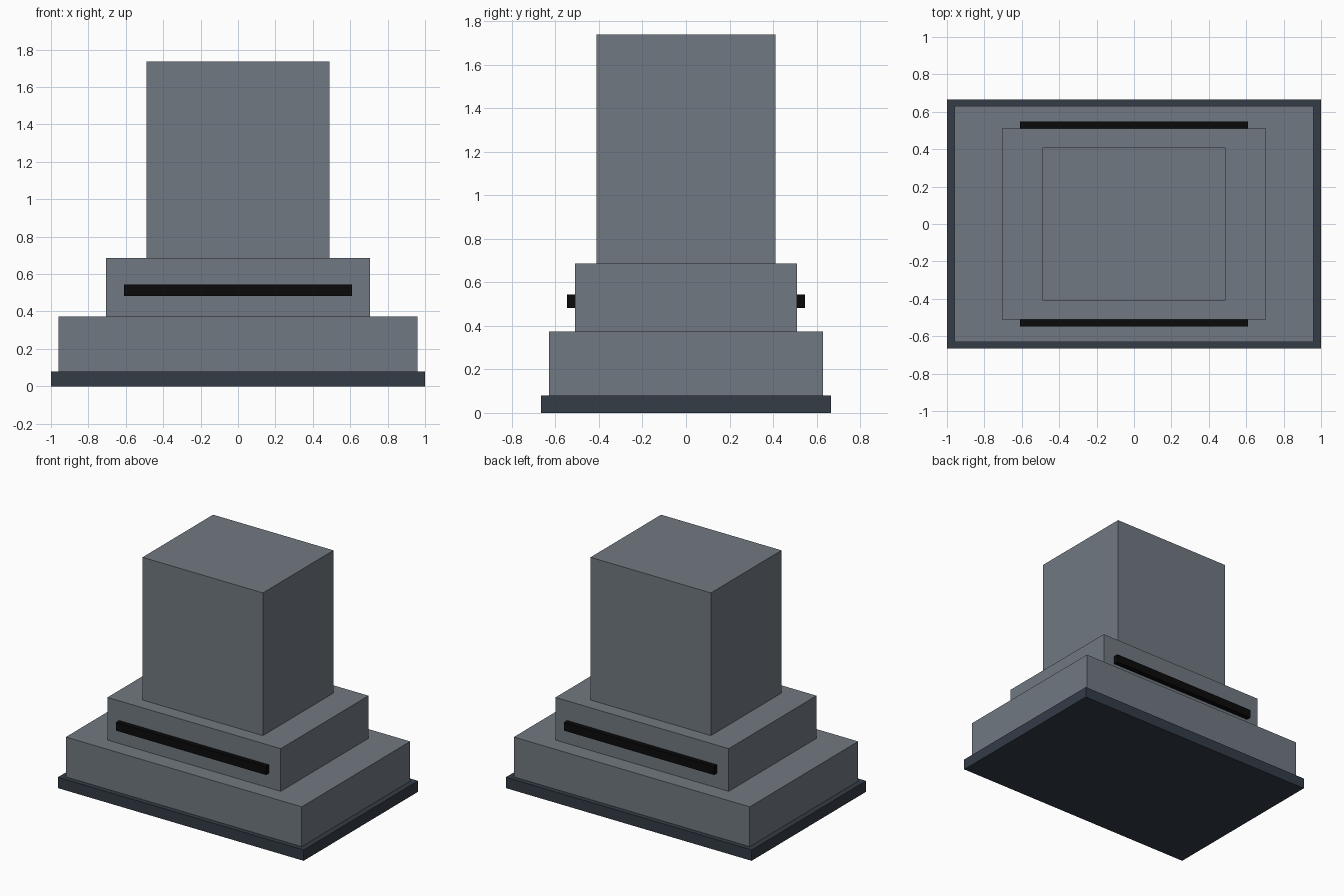
import bpy

if "Cube" in bpy.data.objects:
    bpy.data.objects.remove(bpy.data.objects["Cube"])


def material(name, rgb):
    mat = bpy.data.materials.new(name)
    mat.diffuse_color = (*rgb, 1.0)
    mat.use_nodes = True
    mat.node_tree.nodes["Principled BSDF"].inputs["Base Color"].default_value = mat.diffuse_color
    return mat


slate = material("slate_grey", (0.165, 0.19, 0.22))
navy = material("dark_blue_grey", (0.034, 0.045, 0.062))
black = material("black", (0.003, 0.003, 0.003))


def box(name, half_x, y0, y1, z0, z1, mat):
    bpy.ops.mesh.primitive_cube_add(size=1, location=(0, (y0 + y1) / 2, (z0 + z1) / 2))
    ob = bpy.context.object
    ob.name = name
    ob.scale = (half_x * 2, y1 - y0, z1 - z0)
    bpy.ops.object.transform_apply(location=False, rotation=False, scale=True)
    ob.data.materials.append(mat)
    return ob


# Stacked tiers: name, half width, half depth, bottom, top, colour
tiers = [
    ("base_plinth", 1.0, 0.665, 0.0, 0.08, navy),
    ("lower_tier", 0.96, 0.63, 0.08, 0.373, slate),
    ("middle_tier", 0.705, 0.51, 0.373, 0.687, slate),
    ("tower", 0.49, 0.41, 0.687, 1.737, slate),
]
for name, hx, hy, z0, z1, mat in tiers:
    box(name, hx, -hy, hy, z0, z1, mat)

# Dark bars on the front and back of the middle tier
box("front_bar", 0.61, -0.547, -0.51, 0.482, 0.543, black)
box("back_bar", 0.61, 0.51, 0.547, 0.482, 0.543, black)
